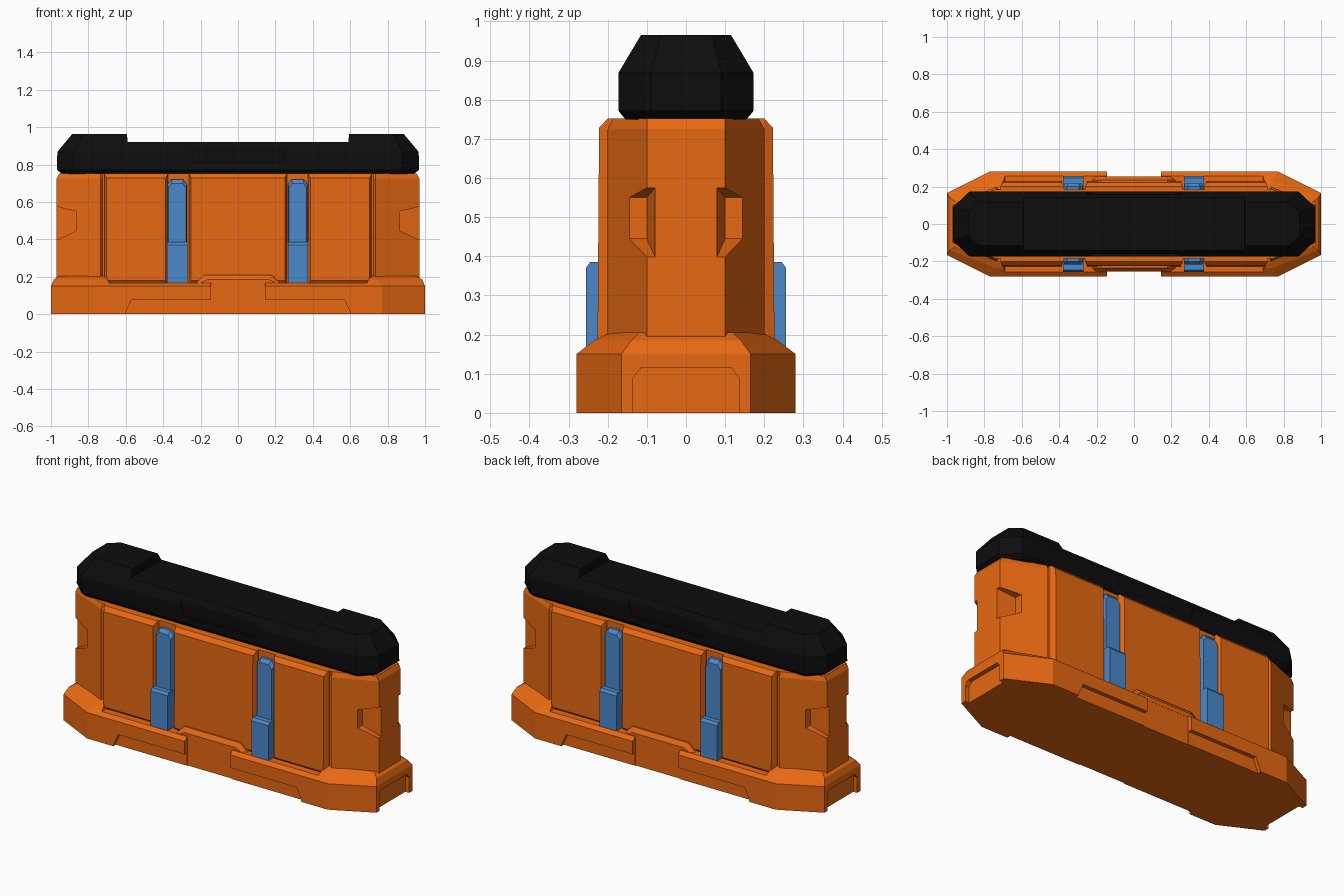
import bpy, bmesh

if "Cube" in bpy.data.objects:
    bpy.data.objects.remove(bpy.data.objects["Cube"])


def material(name, rgb):
    m = bpy.data.materials.new(name)
    m.diffuse_color = (*rgb, 1)
    m.use_nodes = True
    m.node_tree.nodes["Principled BSDF"].inputs["Base Color"].default_value = m.diffuse_color
    return m


ORANGE = material("orange_plastic", (0.80, 0.14, 0.006))
BLACK = material("black_plastic", (0.004, 0.004, 0.004))
BLUE = material("blue_plastic", (0.07, 0.25, 0.60))


def loft(name, rings, mat=None):
    """Skin a stack of equal-length point rings and cap both ends."""
    bm = bmesh.new()
    vs = [[bm.verts.new(p) for p in r] for r in rings]
    n = len(vs[0])
    for a, b in zip(vs, vs[1:]):
        for i in range(n):
            j = (i + 1) % n
            bm.faces.new((a[i], a[j], b[j], b[i]))
    bm.faces.new(vs[0][::-1])
    bm.faces.new(vs[-1])
    bmesh.ops.recalc_face_normals(bm, faces=bm.faces)
    me = bpy.data.meshes.new(name)
    bm.to_mesh(me)
    bm.free()
    ob = bpy.data.objects.new(name, me)
    bpy.context.collection.objects.link(ob)
    if mat:
        me.materials.append(mat)
    return ob


def plan(quarter, z):
    """Mirror a quarter outline (x=max towards y=max) to a closed ring at z."""
    q = quarter
    right = q + [(-x, y) for x, y in q[::-1]]
    return [(x, y, z) for x, y in right + [(x, -y) for x, y in right[::-1]]]


def front_prism(name, xz, y0, y1, s, mat=None):
    return loft(name, [[(x, s * y, z) for x, z in xz] for y in (y0, y1)], mat)


def side_prism(name, yz, x0, x1, s, mat=None):
    return loft(name, [[(x, s * y, z) for y, z in yz] for x in (x0, x1)], mat)


def rect(x0, x1, z0, z1):
    return [(x0, z0), (x1, z0), (x1, z1), (x0, z1)]


def carve(ob, cutters):
    """Subtract the cutters, bake the result and delete them."""
    for c in cutters:
        c.hide_render = True
        m = ob.modifiers.new("cut", 'BOOLEAN')
        m.operation, m.solver, m.object = 'DIFFERENCE', 'EXACT', c
    bpy.context.view_layer.update()
    dg = bpy.context.evaluated_depsgraph_get()
    me = bpy.data.meshes.new_from_object(ob.evaluated_get(dg))
    ob.modifiers.clear()
    ob.data = me
    for c in cutters:
        bpy.data.objects.remove(c)


SIDES = (-1, 1)

# Base with chamfered top
foot = [(1.0, 0.165), (0.77, 0.28)]
base = loft("base", [plan(foot, 0), plan(foot, 0.15),
                     plan([(0.985, 0.14), (0.74, 0.235)], 0.185),
                     plan([(0.955, 0.12), (0.72, 0.195)], 0.205)], ORANGE)
cuts = []
for s in SIDES:
    # ledge under the panels, low side recess, centre recess
    cuts.append(front_prism("cut", [(-0.69, 0.168), (0.69, 0.168), (0.72, 0.25), (-0.72, 0.25)], 0.19, 0.4, s))
    cuts.append(front_prism("cut", [(-0.61, -0.1), (0.61, -0.1), (0.60, 0.01), (0.57, 0.075),
                                    (-0.57, 0.075), (-0.60, 0.01)], 0.257, 0.4, s))
    cuts.append(front_prism("cut", rect(-0.145, 0.145, -0.11, 0.3), 0.252, 0.41, s))
    # end recess
    cuts.append(loft("cut", [[(s * x, y, z) for y, z in
                              [(-0.135, -0.1), (0.135, -0.1), (0.135, 0.09), (0.115, 0.115),
                               (-0.115, 0.115), (-0.135, 0.09)]] for x in (0.975, 1.2)]))
carve(base, cuts)

# Core of the body with tapered end caps
def core(d, z):
    return plan([(0.97 - d, 0.10), (0.735, 0.2 - d), (0.725, 0.185)], z)


body = loft("body", [core(0, 0.12), core(0, 0.725), core(0.014, 0.752)], ORANGE)
cuts = []
for sx in SIDES:
    for sy in SIDES:
        # grip pockets cut in the four corners
        cuts.append(loft("grip_cut", [
            [(sx * x, sy * y, z) for y, z in ((y0, z0), (0.3, z0), (0.3, z1), (y0, z1))]
            for x, y0, z0, z1 in ((0.865, 0.10, 0.445, 0.55), (1.0, 0.073, 0.385, 0.582))]))
carve(body, cuts)

for s in SIDES:
    tag = "front" if s < 0 else "back"
    # Raised side panels, edges flared at the latch grooves
    yz = [(0.215, 0.15), (0.226, 0.19), (0.222, 0.728), (0.205, 0.752)]
    for label, a, b in (("left", -0.715, -0.375), ("centre", -0.262, 0.262), ("right", 0.375, 0.715)):
        back = [(x, s * 0.15, z) for x, z in rect(a, b, 0.15, 0.752)]
        inner = [(x, s * y, z) for x, y, z in ((a, 0.2, 0.15), (b, 0.2, 0.15), (b, 0.2, 0.752), (a, 0.2, 0.752))]
        c, d = a + 0.012, b - 0.012
        outer = [(c, s * 0.226, 0.18), (d, s * 0.226, 0.18), (d, s * 0.222, 0.728), (c, s * 0.222, 0.728)]
        loft(f"{tag}_{label}_panel", [back, inner, outer], ORANGE)

    # Raised lip in the middle of the base
    loft(f"{tag}_base_lip", [
        [(x, s * y, z) for x, z in ((-w - 0.05, 0.16), (w + 0.05, 0.16), (w, h), (-w, h))]
        for y, w, h in ((0.18, 0.18, 0.21), (0.235, 0.18, 0.21), (0.253, 0.165, 0.185))], ORANGE)

    # Latches: long strap and lower clasp
    for label, cx in (("left", -0.325), ("right", 0.32)):
        w = 0.052
        strap = [(cx - w, 0.16), (cx + w, 0.16), (cx + w, 0.695), (cx + w - 0.02, 0.72),
                 (cx - w + 0.02, 0.72), (cx - w, 0.695)]
        loft(f"{tag}_{label}_latch_strap", [
            [(x, s * 0.17, z) for x, z in strap],
            [(x, s * 0.20, z) for x, z in strap],
            [(cx + (x - cx) * 0.9, s * 0.217, z - 0.02 * (z > 0.5)) for x, z in strap]], BLUE)
        side_prism(f"{tag}_{label}_latch_clasp",
                   [(0.18, 0.16), (0.256, 0.16), (0.256, 0.37), (0.245, 0.385), (0.18, 0.385)],
                   cx - w - 0.002, cx + w + 0.002, s, BLUE)

# Black lid with raised ends
lid = loft("lid", [plan([(0.94, 0.085), (0.87, 0.155)], 0.75),
                   plan([(0.968, 0.09), (0.88, 0.173)], 0.772),
                   plan([(0.966, 0.09), (0.88, 0.173)], 0.868),
                   plan([(0.885, 0.065), (0.83, 0.115)], 0.965)], BLACK)
cuts = [front_prism("cut", [(-0.59, 0.92), (0.59, 0.92), (0.605, 1.1), (-0.605, 1.1)], -0.5, 0.5, 1)]
for s in SIDES:
    cuts.append(front_prism("cut", [(-0.23, 0.81), (0.23, 0.81), (0.275, 0.94), (-0.275, 0.94)], 0.161, 0.4, s))
carve(lid, cuts)
